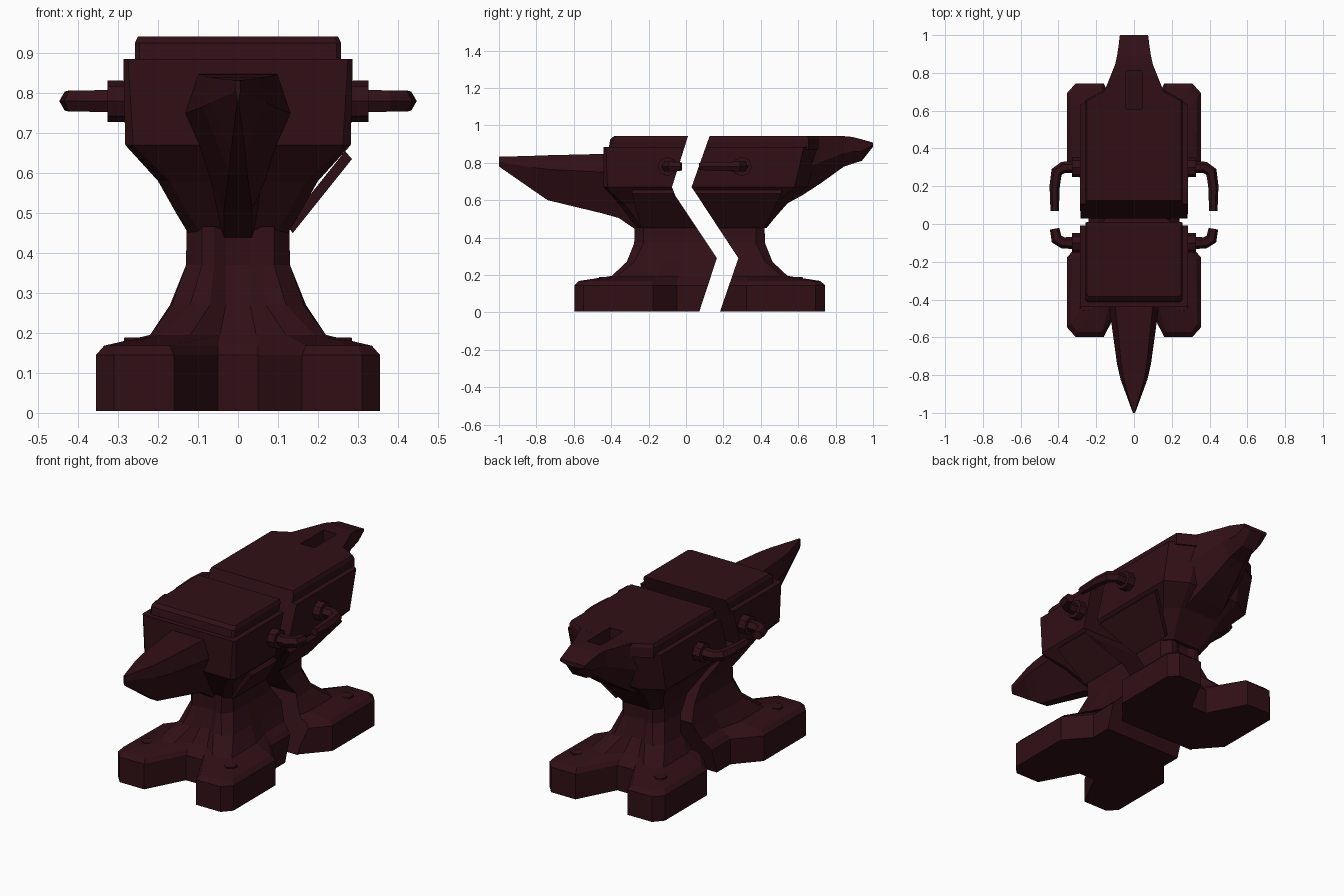
import bpy, bmesh, math

if "Cube" in bpy.data.objects:
    bpy.data.objects.remove(bpy.data.objects["Cube"])

mat = bpy.data.materials.new("dark_iron")
mat.diffuse_color = (0.03, 0.005, 0.008, 1)
mat.use_nodes = True
mat.node_tree.nodes["Principled BSDF"].inputs["Base Color"].default_value = mat.diffuse_color
YC = 0.073  # middle of the stand in y


def add(name, bm):
    bmesh.ops.recalc_face_normals(bm, faces=bm.faces)
    me = bpy.data.meshes.new(name)
    bm.to_mesh(me)
    bm.free()
    ob = bpy.data.objects.new(name, me)
    bpy.context.collection.objects.link(ob)
    me.materials.append(mat)
    return ob


def loft(name, rings):
    bm = bmesh.new()
    vs = [[bm.verts.new(p) for p in r] for r in rings]
    n = len(vs[0])
    for a, b in zip(vs, vs[1:]):
        for i in range(n):
            j = (i + 1) % n
            bm.faces.new((a[i], a[j], b[j], b[i]))
    bm.faces.new(vs[0][::-1])
    bm.faces.new(vs[-1])
    return add(name, bm)


def prism_x(name, prof, x0, x1):
    return loft(name, [[(x, y, z) for y, z in prof] for x in (x0, x1)])


def cut(ob, *cutters):
    for c in cutters:
        m = ob.modifiers.new("cut", 'BOOLEAN')
        m.operation = 'DIFFERENCE'
        m.solver = 'EXACT'
        m.object = c


# Cutters: zigzag break through the anvil, square hole in the tail
crack = prism_x("break_cutter", [
    (0.032, 1.0), (0.01, 0.94), (-0.075, 0.67), (-0.055, 0.62), (0.165, 0.29), (0.06, -0.03),
    (0.17, -0.03), (0.28, 0.29), (0.03, 0.67), (0.125, 0.94), (0.147, 1.0)], -1, 1)
hole = prism_x("hole_cutter", [(0.61, 1.0), (0.61, 0.84), (0.81, 0.88), (0.81, 1.0)], -0.042, 0.042)
for c in (crack, hole):
    c.hide_render = True
    c.hide_viewport = True


# Four-footed stand: each row is one quadrant (x, distance from middle), mirrored around
def stand_ring(z, q):
    r = [(x, YC - u, z) for x, u in q]
    r += [(x, YC + u, z) for x, u in reversed(q)]
    r += [(-x, YC + u, z) for x, u in q]
    r += [(-x, YC - u, z) for x, u in reversed(q)]
    return r


foot = [(.05, .46), (.16, .67), (.31, .67), (.355, .62), (.355, .25), (.24, .12)]
stand = loft("stand", [stand_ring(z, q) for z, q in [
    (.005, foot),
    (.145, foot),
    (.168, [(.05, .44), (.17, .645), (.30, .645), (.335, .6), (.33, .26), (.22, .12)]),
    (.195, [(.045, .41), (.12, .47), (.19, .47), (.22, .44), (.22, .23), (.19, .11)]),
    (.27, [(.03, .36), (.07, .39), (.12, .39), (.165, .35), (.17, .2), (.16, .1)]),
    (.37, [(.03, .335), (.06, .35), (.09, .35), (.13, .3), (.13, .18), (.13, .1)]),
    (.50, [(.03, .335), (.06, .345), (.09, .345), (.128, .3), (.128, .18), (.128, .1)])]])
cut(stand, crack)


# Body and top plate: chamfered rectangles (z, half width, front, back, front and back chamfers)
def body_ring(z, w, y0, y1, c, dx, dy):
    h = [(w - c, y0), (w, y0 + c), (w, y1 - dy), (w - dx, y1)]
    return [(x, y, z) for x, y in h] + [(-x, y, z) for x, y in reversed(h)]


body = loft("body", [body_ring(*r) for r in [
    (.45, .125, -.26, .43, .03, .04, .04),
    (.50, .155, -.30, .47, .03, .05, .05),
    (.58, .200, -.36, .54, .03, .07, .06),
    (.67, .282, -.44, .65, .02, .12, .07),
    (.885, .287, -.44, .71, .012, .14, .08)]])
plate = loft("top_plate", [body_ring(*r) for r in [
    (.87, .258, -.415, .715, .012, .11, .06),
    (.925, .258, -.405, .715, .012, .11, .06),
    (.942, .25, -.385, .71, .012, .11, .06)]])
cut(body, crack, hole)
cut(plate, crack, hole)

# Horn at the front (y, half width, top, middle, bottom)
loft("horn", [[(.75 * w, y, t), (w, y, m), (.25 * w, y, b), (-.25 * w, y, b), (-w, y, m), (-.75 * w, y, t)]
              for y, w, t, m, b in [
    (-.25, .14, .848, .75, .43), (-.36, .14, .848, .75, .505), (-.45, .13, .847, .75, .53),
    (-.74, .09, .84, .765, .6), (-.82, .072, .837, .775, .655), (-1.0, .006, .832, .805, .78)]])

# Tail at the back (y, half width, top, bottom)
tail = loft("tail", [[(w, y, t), (w, y, b + .45 * (t - b)), (.5 * w, y, b),
                      (-.5 * w, y, b), (-w, y, b + .45 * (t - b)), (-w, y, t)]
                     for y, w, t, b in [
    (.50, .21, .938, .56), (.62, .20, .94, .625), (.72, .15, .942, .69), (.845, .1, .942, .78),
    (.89, .09, .938, .795), (.94, .082, .925, .81), (1.0, .075, .908, .885)]])
cut(tail, hole)

# Plain raised panel on the right slope
panel = loft("side_panel", [[(.285, y0, .635), (.268, y0, .655), (.12, y1, .47), (.137, y1, .45)]
                            for y0, y1 in ((-.29, -.24), (.51, .42))])
cut(panel, crack)


# Broken handles with collars, foot bolts
def cylinder(name, r1, r2, depth, sides, loc, rot=(0, 0, 0)):
    bm = bmesh.new()
    bmesh.ops.create_cone(bm, cap_ends=True, segments=sides, radius1=r1, radius2=r2, depth=depth)
    ob = add(name, bm)
    ob.location, ob.rotation_euler = loc, rot


def handle(name, pts):
    cu = bpy.data.curves.new(name, 'CURVE')
    cu.dimensions = '3D'
    cu.bevel_depth = .034
    cu.bevel_resolution = 1
    cu.use_fill_caps = True
    sp = cu.splines.new('POLY')
    sp.points.add(len(pts) - 1)
    for p, (x, y, r) in zip(sp.points, pts):
        p.co = (x, y, .78, 1)
        p.radius = r
    sp.use_smooth = False
    cu.materials.append(mat)
    bpy.context.collection.objects.link(bpy.data.objects.new(name, cu))


for s, side in ((1, "right"), (-1, "left")):
    handle("front_handle_" + side, [(s * .27, -.1, 1), (s * .375, -.1, .9), (s * .41, -.08, .9), (s * .42, -.025, .75)])
    handle("back_handle_" + side, [(s * .27, .3, 1), (s * .375, .3, .9), (s * .41, .275, .9),
                                   (s * .42, .2, .8), (s * .42, .07, .65)])
    for end, y in (("front", -.1), ("back", .3)):
        cylinder(f"{end}_collar_{side}", .052, .052, .05, 8, (s * .302, y, .78), (0, math.pi / 2, 0))
    for end, y in (("front", -.43), ("back", .59)):
        cylinder(f"{end}_bolt_{side}", .038, .034, .04, 6, (s * .255, y, .168))
